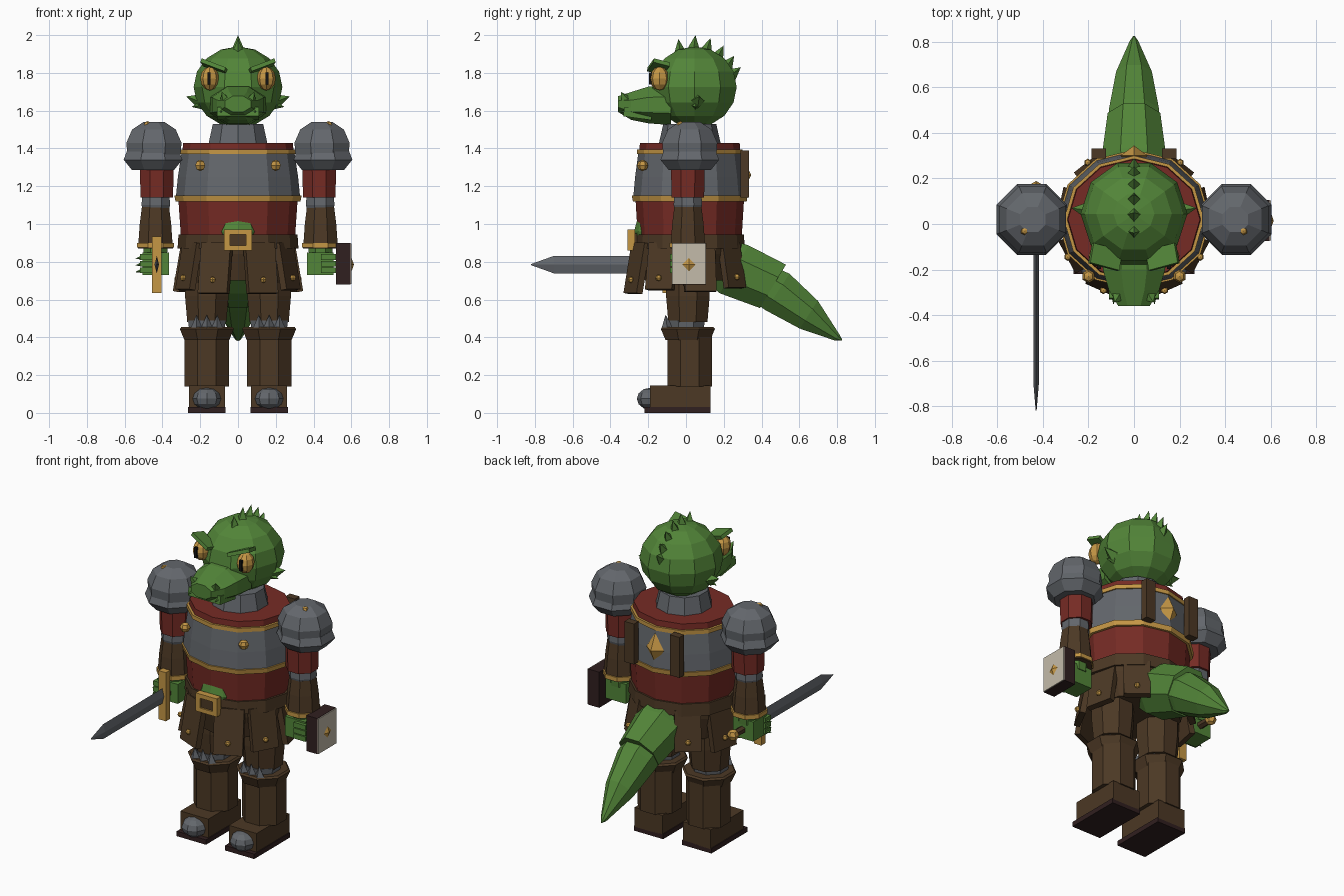
import bpy, bmesh, math
from mathutils import Vector, Matrix, Euler

if "Cube" in bpy.data.objects:
    bpy.data.objects.remove(bpy.data.objects["Cube"], do_unlink=True)


def material(name, *rgb):
    m = bpy.data.materials.new(name)
    m.use_nodes = True
    m.diffuse_color = (*rgb, 1)
    m.node_tree.nodes["Principled BSDF"].inputs["Base Color"].default_value = (*rgb, 1)
    return m


green = material("scale green", .085, .235, .04)
steel = material("steel grey", .125, .135, .15)
red = material("cloth red", .18, .024, .018)
brown = material("leather brown", .072, .04, .018)
gold = material("gold", .56, .31, .06)
cream = material("parchment", .55, .5, .4)
dark = material("dark leather", .03, .014, .014)
black = material("pupil black", .006, .006, .006)


def finish(name, bm, mat, matrix=Matrix()):
    bmesh.ops.transform(bm, matrix=matrix, verts=bm.verts)
    bmesh.ops.recalc_face_normals(bm, faces=bm.faces)
    mesh = bpy.data.meshes.new(name)
    bm.to_mesh(mesh)
    bm.free()
    mesh.materials.append(mat)
    ob = bpy.data.objects.new(name, mesh)
    bpy.context.collection.objects.link(ob)
    return ob


def place(loc, rot=(0, 0, 0), scale=(1, 1, 1)):
    angles = [math.radians(a) for a in rot]
    return Matrix.LocRotScale(Vector(loc), Euler(angles), Vector(scale))


def box(name, mat, loc, size, rot=(0, 0, 0)):
    bm = bmesh.new()
    bmesh.ops.create_cube(bm, size=1)
    return finish(name, bm, mat, place(loc, rot, size))


def ball(name, mat, loc, radii, seg=8, rings=6, rot=(0, 0, 0)):
    bm = bmesh.new()
    bmesh.ops.create_uvsphere(bm, u_segments=seg, v_segments=rings, radius=1)
    return finish(name, bm, mat, place(loc, rot, radii))


def stud(name, loc, r=.02):
    return ball(name, gold, loc, (r, r, r), 6, 4)


def spike(name, mat, base, tip, r, n=4):
    """Cone running from base to tip."""
    a, b = Vector(base), Vector(tip)
    bm = bmesh.new()
    bmesh.ops.create_cone(bm, segments=n, radius1=r, radius2=0, depth=(b - a).length, cap_ends=True)
    turn = (b - a).to_track_quat('Z', 'Y').to_matrix().to_4x4()
    return finish(name, bm, mat, Matrix.Translation((a + b) / 2) @ turn)


def loft(name, mat, rings, n=8, tilt=0, phase=.5):
    """Rings are (x, y, z, radius_x, radius_y), each turned by tilt about x."""
    bm = bmesh.new()
    turn = Matrix.Rotation(math.radians(tilt), 3, 'X')
    loops = []
    for x, y, z, rx, ry in rings:
        angles = [2 * math.pi * (i + phase) / n for i in range(n)]
        loops.append([bm.verts.new(Vector((x, y, z)) + turn @ Vector(
            (rx * math.cos(a), ry * math.sin(a), 0))) for a in angles])
    for low, high in zip(loops, loops[1:]):
        for i in range(n):
            j = (i + 1) % n
            bm.faces.new((low[i], low[j], high[j], high[i]))
    bm.faces.new(loops[0][::-1])
    bm.faces.new(loops[-1])
    return finish(name, bm, mat)


def column(name, mat, x, y, profile, n=8, squash=1, phase=.5):
    """Upright loft from (z, radius) pairs."""
    return loft(name, mat, [(x, y, z, r, r * squash) for z, r in profile], n, 0, phase)


# Torso, armour and trims
def trunk(name, mat, *profile):
    return column(name, mat, 0, .02, profile, 12, .91, 0)


trunk("tunic", red, (.9, .3), (1.12, .315), (1.38, .295), (1.43, .29))
trunk("breastplate", steel, (1.13, .33), (1.25, .318), (1.385, .298))
trunk("lower_trim", gold, (1.12, .331), (1.15, .337))
trunk("upper_trim", gold, (1.37, .308), (1.395, .308))
trunk("hips", brown, (.7, .26), (.84, .3), (.94, .31))
trunk("belt", brown, (.87, .32), (.945, .315))
column("gorget", steel, 0, .02, [(1.42, .165), (1.53, .14)], 10)
ball("belly", green, (0, -.16, .96), (.125, .115, .115), 10, 6)

# Belt buckle
for s in (-1, 1):
    box("buckle_side", gold, (s * .058, -.29, .915), (.032, .04, .11))
    box("buckle_bar", gold, (0, -.29, .915 + s * .043), (.14, .04, .026))
box("buckle_centre", brown, (0, -.28, .915), (.09, .04, .07))

# Skirt panels hung around the belt, open at the tail
for s in (-1, 1):
    for angle, width, drop in ((24, .17, .27), (62, .16, .25), (102, .17, .26), (142, .15, .24)):
        a = math.radians(angle)
        out = Vector((s * math.sin(a), -math.cos(a), 0))
        mid = Vector((0, .01, .9 - drop / 2)) + out * .295
        turn = (10, 0, s * angle)
        box("skirt_panel", brown, mid, (width, .035, drop), (-turn[0], 0, turn[2]))
        stud("panel_stud", mid + out * .035 - Vector((0, 0, .06)), .017)
    stud("chest_stud", (s * .2, -.23, 1.31), .03)
    box("back_strap", brown, (s * .155, .31, 1.265), (.065, .045, .25))
spike_size = (.06, .045, .095)
ball("back_gem", gold, (0, .3, 1.26), spike_size, 4, 2)

# Tail in two overlapping pieces
loft("tail_base", green, [(0, .15, .82, .13, .13), (0, .255, .76, .155, .16),
                          (0, .46, .67, .125, .145)], 8, -121)
loft("tail_end", green, [(0, .44, .665, .12, .12), (0, .485, .64, .118, .125),
                         (0, .65, .52, .085, .095), (0, .8, .4, .02, .022),
                         (0, .825, .385, .004, .004)], 8, -123)

# Head, snout and crest
ball("head", green, (0, .045, 1.725), (.235, .235, .215), 10, 8, (0, 0, 18))
loft("snout", green, [(0, -.08, 1.63, .16, .115), (0, -.2, 1.63, .148, .105),
                      (0, -.29, 1.625, .12, .08), (0, -.36, 1.635, .075, .045)], 8, 90)
box("mouth_line", green, (0, -.255, 1.585), (.22, .15, .05), (-8, 0, 0))
for y, z, dy, dz in ((-.03, 1.9, -.01, .08), (.04, 1.92, .01, .08), (.105, 1.91, .025, .075),
                     (.165, 1.88, .035, .065), (.215, 1.835, .04, .055), (.24, 1.79, .05, .04)):
    spike("crest_spike", green, (0, y, z), (0, y + dy, z + dz), .035)

for s in (-1, 1):
    # Face details
    ball("eye", gold, (s * .15, -.14, 1.77), (.05, .052, .063), 8, 6)
    box("pupil", black, (s * .153, -.189, 1.77), (.017, .016, .065))
    box("brow", green, (s * .125, -.145, 1.832), (.14, .09, .022), (-15, -s * 20, s * 15))
    spike("ear_spike", green, (s * .2, .06, 1.65), (s * .275, .07, 1.675), .04)
    spike("cheek_spike", green, (s * .19, .05, 1.63), (s * .245, .05, 1.62), .025)
    spike("nostril", green, (s * .07, -.32, 1.66), (s * .085, -.345, 1.7), .028)
    for x in (.035, .09):
        spike("tooth", green, (s * x, -.3, 1.6), (s * x, -.355, 1.59), .015)

    # Shoulder guard and arm
    column("shoulder_flare", steel, s * .45, .02, [(1.285, .12), (1.34, .168), (1.385, .15)])
    column("shoulder_dome", steel, s * .445, .02,
           [(1.36, .152), (1.43, .158), (1.5, .125), (1.54, .06)])
    stud("shoulder_stud", (s * .48, -.03, 1.525))
    column("sleeve", red, s * .43, .01, [(1.14, .093), (1.34, .098)])
    column("elbow", steel, s * .435, .01, [(1.06, .07), (1.1, .082), (1.15, .078)])
    column("bracer", brown, s * .437, .01, [(.87, .1), (1.0, .09), (1.09, .078)])
    column("bracer_trim", gold, s * .437, .01, [(.875, .106), (.9, .106)])

    # Clawed hand
    column("wrist", green, s * .437, .01, [(.82, .065), (.88, .07)])
    box("hand", green, (s * .435, 0, .79), (.14, .13, .12))
    for k in range(3):
        z = .755 + k * .035
        box("finger", green, (s * .48, -.06, z), (.08, .05, .03))
        spike("claw", green, (s * .5, -.05, z), (s * .545, -.06, z - .01), .014)

    # Leg, knee guard and boot
    x = s * .165
    column("thigh", brown, x, .01, [(.48, .112), (.62, .125), (.8, .125)])
    column("knee", steel, x, 0, [(.43, .1), (.49, .108)])
    for k in (-1, 0, 1):
        spike("knee_point", steel, (x + k * .055, -.1, .45), (x + k * .055, -.108, .52), .03)
    column("boot_cuff", brown, x, .01, [(.385, .128), (.445, .155), (.455, .145)])
    column("boot_shaft", brown, x, .02, [(.14, .128), (.42, .128)])
    box("boot_foot", brown, (x, -.03, .085), (.19, .32, .12))
    box("boot_sole", dark, (x, -.045, .015), (.2, .35, .03))
    ball("toe_cap", steel, (x, -.19, .075), (.075, .07, .058), 8, 6)

# Sword held forward in the right hand
sx, sz = -.43, .785
loft("sword_blade", steel, [(sx, -.09, sz, .012, .046), (sx, -.7, sz, .012, .046),
                            (sx, -.82, sz, .002, .003)], 4, 90, 0)
box("sword_guard", gold, (sx, -.105, sz), (.05, .04, .3))
loft("sword_grip", brown, [(sx, .14, sz, .022, .022), (sx, -.1, sz, .022, .022)], 6, 90)
stud("sword_pommel", (sx, .155, sz), .034)

# Book carried in the left hand
box("book_cover", dark, (.557, .015, .79), (.075, .18, .22))
box("book_face", cream, (.597, .015, .79), (.008, .176, .216))
ball("book_stud", gold, (.6, .015, .785), (.014, .038, .038), 4, 2)
